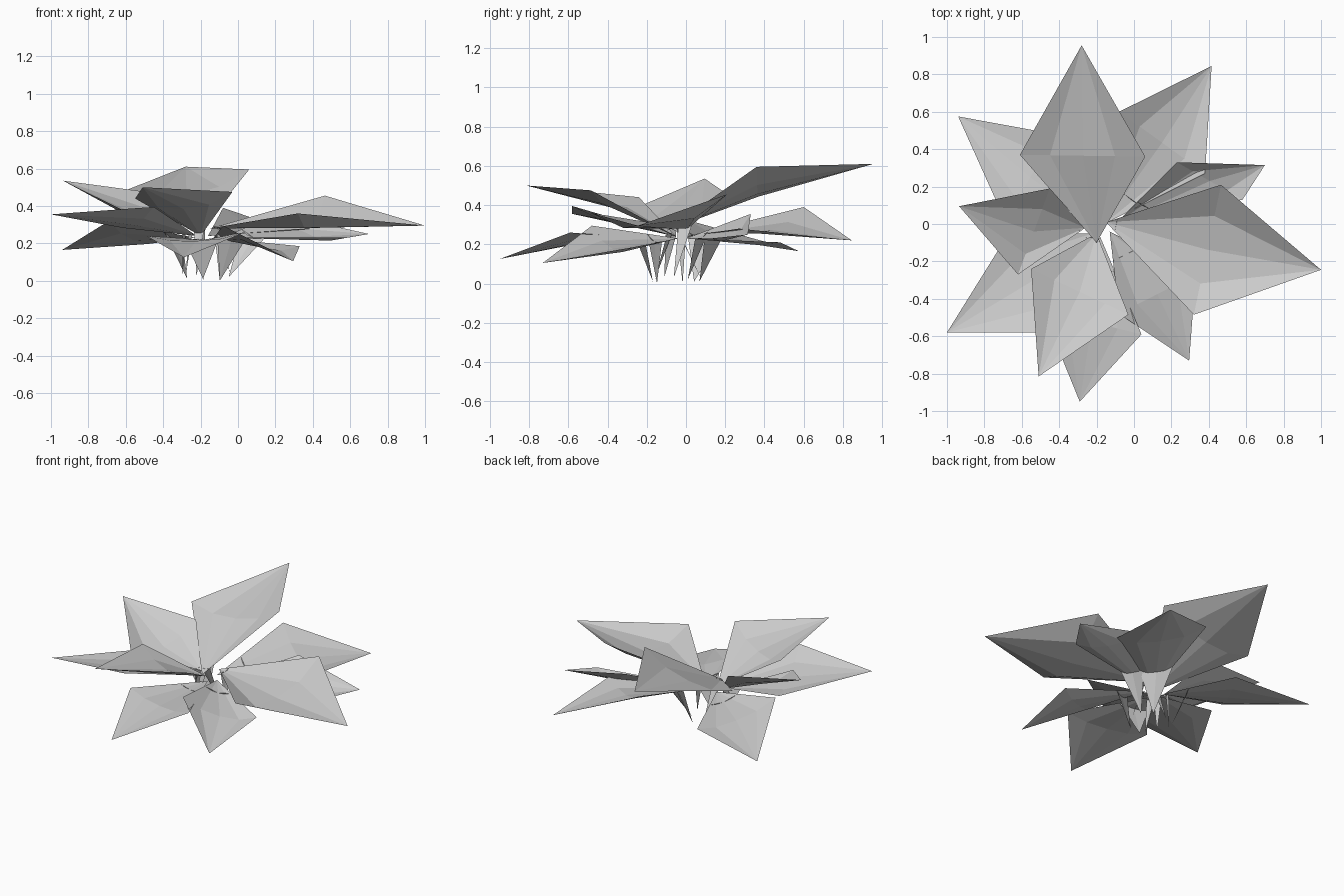
import bpy
from mathutils import Vector

cube = bpy.data.objects.get("Cube")
if cube:
    bpy.data.objects.remove(cube, do_unlink=True)

grey = bpy.data.materials.new("pale_grey")
grey.use_nodes = True
COLOUR = (0.6, 0.6, 0.6, 1)
grey.diffuse_color = COLOUR
grey.node_tree.nodes["Principled BSDF"].inputs["Base Color"].default_value = COLOUR

CENTRE = Vector((-0.17, -0.04, 0))


def add_mesh(name, verts, faces):
    mesh = bpy.data.meshes.new(name)
    mesh.from_pydata(verts, [], faces)
    mesh.materials.append(grey)
    obj = bpy.data.objects.new(name, mesh)
    bpy.context.collection.objects.link(obj)


def leaf(name, base, right, tip, left, cup, ground):
    """Kite-shaped cupped blade on a folded spike that tapers to the ground."""
    base, right, tip, left = (Vector(p) for p in (base, right, tip, left))
    drop = Vector((0, 0, cup))
    inner_r = right.lerp(left, 0.24) - drop
    inner_l = right.lerp(left, 0.76) - drop
    mid = right.lerp(left, 0.5) - drop * 1.25
    add_mesh(name + "_leaf", [base, right, inner_r, mid, inner_l, left, tip],
             [(0, i, i + 1) for i in range(1, 5)]
             + [(6, i + 1, i) for i in range(1, 5)])

    # Spike: broad under the drooping leaves, narrow under the raised ones
    spread = 0.36 if tip.z < 0.28 else 0.1
    out = tip - CENTRE
    out.z = 0
    foot = CENTRE + out.normalized() * 0.13 + Vector((0, 0, ground))
    add_mesh(name + "_stalk",
             [foot, base.lerp(right, spread), base.lerp(mid, spread), base.lerp(left, spread)],
             [(0, 2, 1), (0, 3, 2)])


# Each leaf: base, right corner, tip, left corner, cup depth
leaves = {
    "back": ((-0.2, -0.1, 0.27), (0.06, 0.36, 0.595),
             (-0.28, 0.955, 0.61), (-0.61, 0.37, 0.48), 0.065),
    "back_left": ((-0.16, 0, 0.24), (0.38, 0.27, 0.28),
                  (0.415, 0.845, 0.22), (-0.08, 0.6, 0.39), 0.05),
    "side_left_small": ((-0.1, 0, 0.23), (0.58, 0.13, 0.23),
                        (0.7, 0.315, 0.25), (0.23, 0.33, 0.355), 0.045),
    "side_left_large": ((-0.15, 0.01, 0.28), (0.32, -0.485, 0.36),
                        (1, -0.245, 0.295), (0.465, 0.21, 0.455), 0.1),
    "front_left": ((-0.13, -0.04, 0.23), (-0.08, -0.48, 0.295),
                   (0.295, -0.73, 0.105), (0.33, -0.27, 0.185), 0.05),
    "front_low": ((-0.18, -0.07, 0.22), (-0.49, -0.46, 0.24),
                  (-0.29, -0.95, 0.125), (0.04, -0.59, 0.26), 0.03),
    "front_high": ((-0.2, -0.05, 0.24), (-0.55, -0.24, 0.44),
                   (-0.51, -0.815, 0.5), (-0.03, -0.485, 0.475), 0.06),
    "front_right": ((-0.22, -0.05, 0.24), (-0.67, -0.05, 0.3),
                    (-1, -0.58, 0.355), (-0.45, -0.58, 0.395), 0.04),
    "side_right": ((-0.26, -0.02, 0.25), (-0.45, 0.19, 0.47),
                   (-0.935, 0.095, 0.535), (-0.62, -0.27, 0.38), 0.06),
    "back_right": ((-0.23, 0, 0.23), (-0.42, 0.48, 0.21),
                   (-0.94, 0.575, 0.165), (-0.69, 0.02, 0.32), 0.04),
}

for number, (place, points) in enumerate(leaves.items()):
    leaf(place, *points, ground=0.01 * (number % 4))
